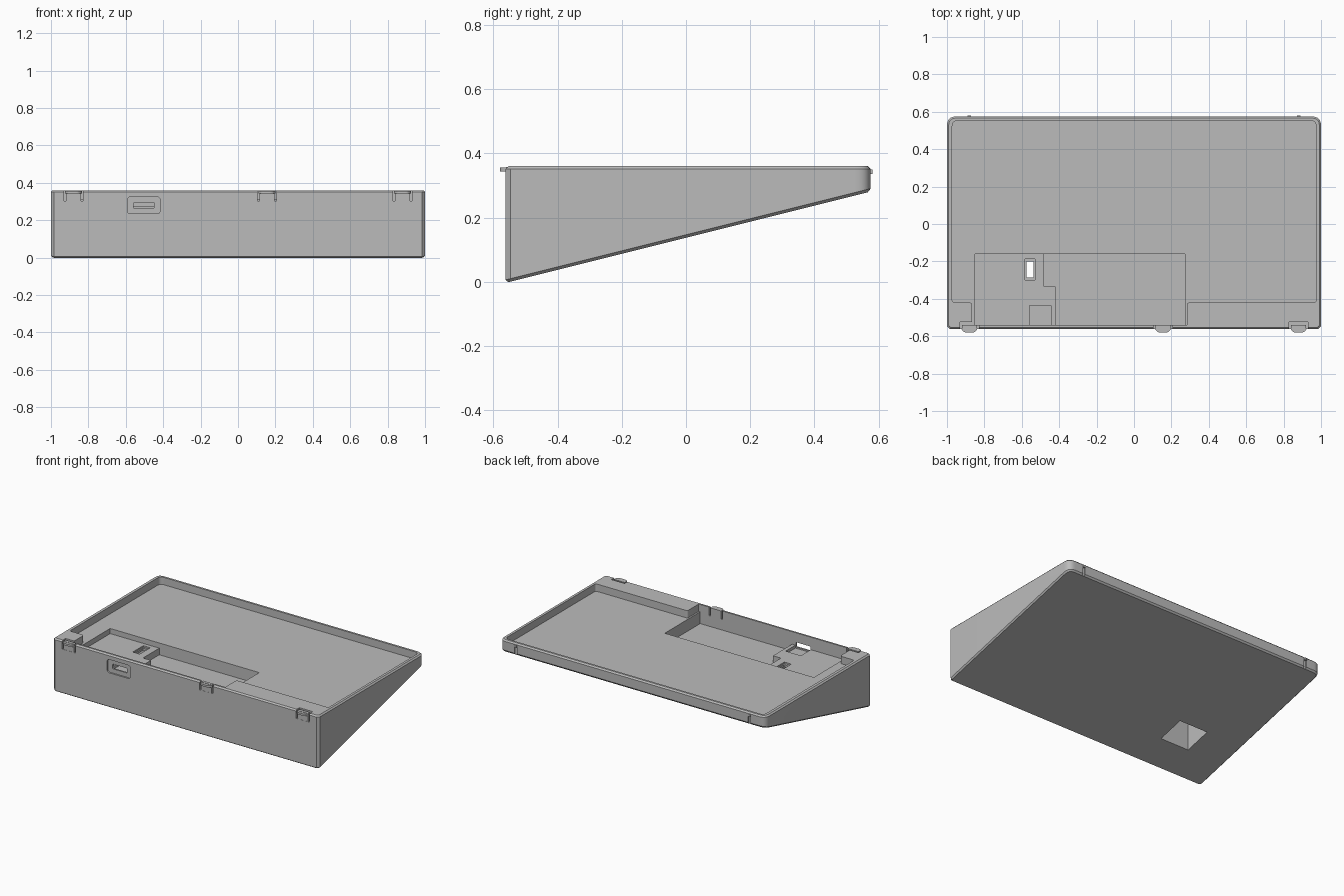
import bpy, bmesh, math
from mathutils import Vector

cube = bpy.data.objects.get("Cube")
if cube:
    bpy.data.objects.remove(cube, do_unlink=True)

GREY = (0.5, 0.5, 0.5, 1)
plastic = bpy.data.materials.new("grey plastic")
plastic.use_nodes = True
plastic.diffuse_color = GREY
plastic.node_tree.nodes["Principled BSDF"].inputs["Base Color"].default_value = GREY


def rounded(corners, steps=6):
    """Outline from (u, v, radius) corners; a zero radius stays sharp."""
    out = []
    for i, (u, v, r) in enumerate(corners):
        p = Vector((u, v))
        if r == 0:
            out.append(p)
            continue
        prev = Vector(corners[i - 1][:2])
        nxt = Vector(corners[(i + 1) % len(corners)][:2])
        a = p + (prev - p).normalized() * r
        b = p + (nxt - p).normalized() * r
        for k in range(steps + 1):
            t = k / steps
            out.append(a * (1 - t) ** 2 + p * 2 * t * (1 - t) + b * t * t)
    return out


def rect(u0, u1, v0, v1, r=0):
    return rounded([(u0, v0, r), (u1, v0, r), (u1, v1, r), (u0, v1, r)])


def prism(name, outline, low, high, axis="z"):
    """Extrude an outline; low may be a function of the outline point."""
    bm = bmesh.new()
    place = (lambda p, w: (p[0], p[1], w)) if axis == "z" else (lambda p, w: (p[0], w, p[1]))
    floor = low if callable(low) else (lambda p: low)
    bottom = [bm.verts.new(place(p, floor(p))) for p in outline]
    top = [bm.verts.new(place(p, high)) for p in outline]
    n = len(outline)
    bm.faces.new(bottom)
    bm.faces.new(top)
    for i in range(n):
        j = (i + 1) % n
        bm.faces.new((bottom[i], bottom[j], top[j], top[i]))
    bmesh.ops.recalc_face_normals(bm, faces=bm.faces)
    mesh = bpy.data.meshes.new(name)
    bm.to_mesh(mesh)
    bm.free()
    mesh.materials.append(plastic)
    obj = bpy.data.objects.new(name, mesh)
    bpy.context.collection.objects.link(obj)
    return obj


def activate(obj):
    bpy.ops.object.select_all(action="DESELECT")
    obj.select_set(True)
    bpy.context.view_layer.objects.active = obj


def cut(obj, cutter):
    cutter.hide_render = True
    mod = obj.modifiers.new("cut", "BOOLEAN")
    mod.operation = "DIFFERENCE"
    mod.solver = "EXACT"
    mod.object = cutter
    activate(obj)
    bpy.ops.object.modifier_apply(modifier=mod.name)
    bpy.data.objects.remove(cutter, do_unlink=True)


TOP, OPEN = 0.36, 0.5
FRONT, BACK = -0.562, 0.575
WALL = -0.541          # inner side of the front wall
CLIPS = (-0.88, 0.155, 0.88)

# Wedge case with a sloping underside and softened edges
corner = 0.015
outline = rounded([(-1 + corner, FRONT, 0), (1 - corner, FRONT, 0),
                   (1, FRONT + corner, 0), (1, BACK, 0.05),
                   (-1, BACK, 0.05), (-1, FRONT + corner, 0)], 8)
case = prism("case", outline, lambda p: 0.281 + 0.25 * (p[1] - BACK), TOP)
bevel = case.modifiers.new("edges", "BEVEL")
bevel.width = 0.009
bevel.segments = 1
bevel.limit_method = "ANGLE"
bevel.angle_limit = math.radians(60)
activate(case)
bpy.ops.object.modifier_apply(modifier=bevel.name)

# Shallow tray, leaving a solid block at each front corner
tray = rounded([(-0.972, 0.552, 0.03), (0.974, 0.552, 0.03), (0.974, -0.42, 0.015),
                (0.283, -0.42, 0.015), (0.283, WALL, 0), (-0.865, WALL, 0),
                (-0.865, -0.42, 0.015), (-0.972, -0.42, 0.015)])
cut(case, prism("tray_cutter", tray, 0.31, OPEN))

# Electronics pocket: deep on one side, raised platform on the other
deep = rounded([(-0.48, -0.16, 0), (0.272, -0.16, 0), (0.272, WALL, 0),
                (-0.42, WALL, 0), (-0.42, -0.335, 0), (-0.48, -0.335, 0)])
cut(case, prism("deep_pocket_cutter", deep, 0.23, OPEN))
platform = rounded([(-0.85, -0.16, 0), (-0.47, -0.16, 0), (-0.47, -0.335, 0),
                    (-0.41, -0.335, 0), (-0.41, WALL, 0), (-0.85, WALL, 0)])
cut(case, prism("platform_cutter", platform, 0.275, OPEN))
cut(case, prism("connector_notch_cutter", rect(-0.56, -0.445, WALL, -0.435), 0.255, OPEN))

# Button opening through the platform, with a box recess underneath
cut(case, prism("button_recess_cutter", rect(-0.72, -0.505, -0.345, -0.165), -0.1, 0.25))
cut(case, prism("button_frame_cutter", rect(-0.582, -0.53, -0.3, -0.187), 0.265, OPEN))
cut(case, prism("button_hole_cutter", rect(-0.574, -0.538, -0.285, -0.2), 0.1, OPEN))

# Cable port in the front wall
cut(case, prism("port_recess_cutter", rect(-0.592, -0.416, 0.235, 0.325, 0.02),
                -0.6, -0.552, "y"))
cut(case, prism("port_slot_cutter", rect(-0.558, -0.448, 0.264, 0.296, 0.006),
                -0.6, -0.52, "y"))

# Snap clips along the front edge
for i, x in enumerate(CLIPS):
    cut(case, prism("clip_gap_cutter", rect(x - 0.05, x + 0.05, -0.6, -0.525), 0.302, OPEN))
    prism(f"clip_tab_{i + 1}", rect(x - 0.04, x + 0.04, FRONT + 0.001, -0.54), 0.29, TOP - 0.002)
    lip = rounded([(x - 0.045, -0.558, 0), (x - 0.03, -0.58, 0.015),
                   (x + 0.03, -0.58, 0.015), (x + 0.045, -0.558, 0)])
    prism(f"clip_lip_{i + 1}", lip, 0.343, 0.356)

# Slim grooves with small catches on the back edge
for side, x in (("right", -0.88), ("left", 0.88)):
    cut(case, prism("groove_cutter", rect(x - 0.009, x + 0.009, BACK - 0.008, 0.6), 0.2, 0.345))
    prism(f"back_catch_{side}", rect(x - 0.009, x + 0.009, BACK - 0.01, 0.581, 0.003),
          0.335, 0.35)

activate(case)
bpy.ops.object.shade_smooth_by_angle(angle=math.radians(25))
